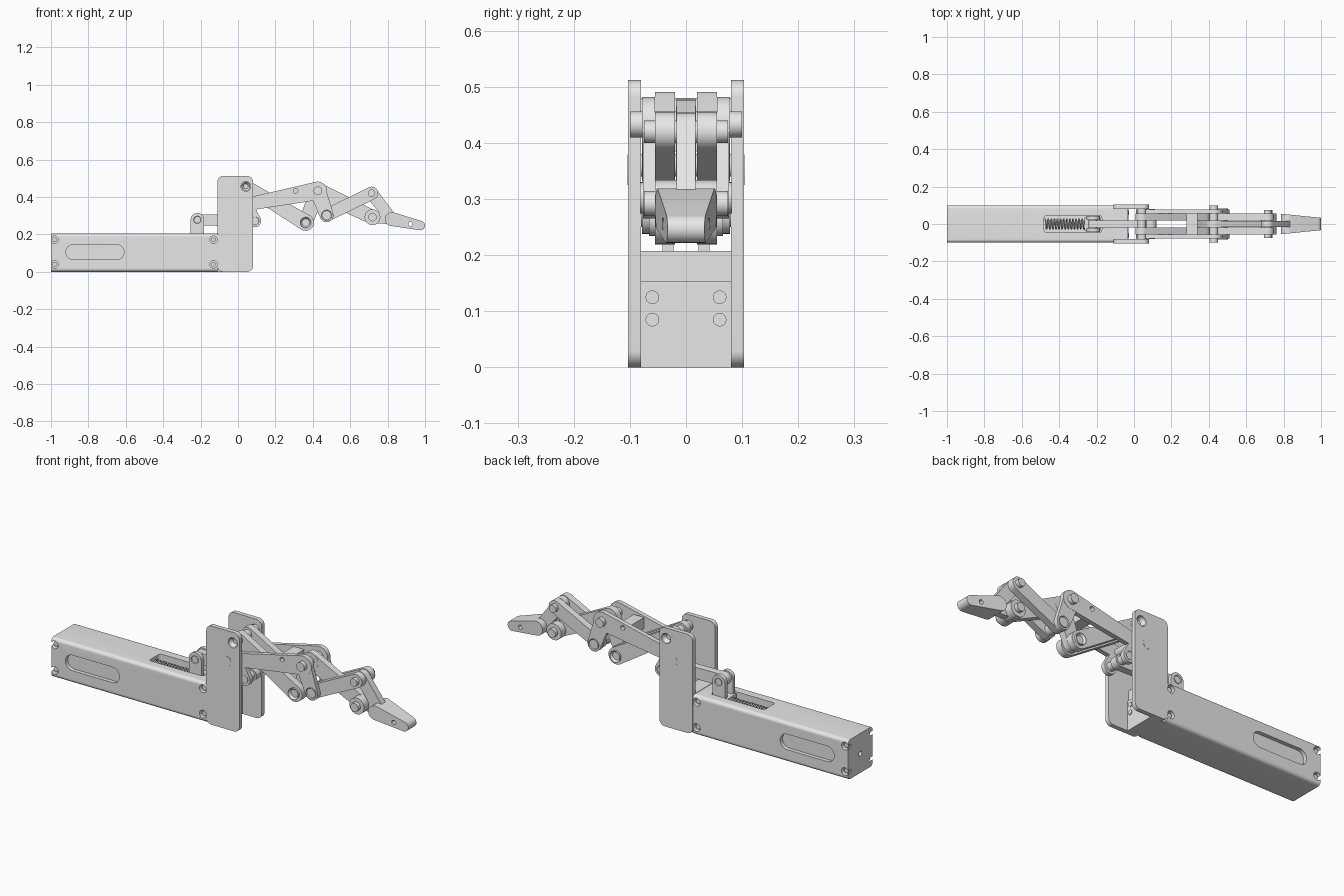
import bpy, bmesh, math
from mathutils import Vector, Matrix, geometry

if "Cube" in bpy.data.objects:
    bpy.data.objects.remove(bpy.data.objects["Cube"])

metal = bpy.data.materials.new("light grey")
metal.use_nodes = True
GREY = (0.8, 0.8, 0.8, 1)
metal.diffuse_color = GREY
metal.node_tree.nodes["Principled BSDF"].inputs["Base Color"].default_value = GREY
parts = []


def finish(name, bm):
    bmesh.ops.recalc_face_normals(bm, faces=bm.faces)
    mesh = bpy.data.meshes.new(name)
    bm.to_mesh(mesh)
    bm.free()
    mesh.materials.append(metal)
    ob = bpy.data.objects.new(name, mesh)
    bpy.context.collection.objects.link(ob)
    parts.append(ob)
    return ob


def hull(name, circles, lo, hi, axis="y"):
    """Outline wrapped round circles (a, b, radius), extruded from lo to hi along an axis."""
    pts = [Vector((a + r * math.cos(k * math.tau / 32), b + r * math.sin(k * math.tau / 32)))
           for a, b, r in circles for k in range(32)]
    place = {"y": lambda p, d: (p.x, d, p.y),
             "x": lambda p, d: (d, p.x, p.y),
             "z": lambda p, d: (p.x, p.y, d)}[axis]
    bm = bmesh.new()
    face = bm.faces.new([bm.verts.new(place(pts[i], lo)) for i in geometry.convex_hull_2d(pts)])
    grown = bmesh.ops.extrude_face_region(bm, geom=[face])["geom"]
    shift = Vector(place(Vector((0, 0)), hi - lo))
    bmesh.ops.translate(bm, vec=shift, verts=[g for g in grown if isinstance(g, bmesh.types.BMVert)])
    return finish(name, bm)


def rounded(x0, x1, z0, z1, r):
    return [(x, z, r) for x in (x0 + r, x1 - r) for z in (z0 + r, z1 - r)]


def pair(name, circles, inner, outer):
    """The same plate on both sides of the centre plane."""
    return [hull("left_of_centre_" + name, circles, inner, outer),
            hull("right_of_centre_" + name, circles, -outer, -inner)]


def box(name, x0, x1, y, z0, z1):
    bm = bmesh.new()
    bmesh.ops.create_cube(bm, size=1)
    bmesh.ops.scale(bm, vec=(x1 - x0, 2 * y, z1 - z0), verts=bm.verts)
    bmesh.ops.translate(bm, vec=((x0 + x1) / 2, 0, (z0 + z1) / 2), verts=bm.verts)
    return finish(name, bm)


def pin(name, x, z, r, half, hole=0):
    """Cross pin along y, with recessed end holes if wanted."""
    bm = bmesh.new()
    bmesh.ops.create_cone(bm, cap_ends=True, segments=32, radius1=r, radius2=r, depth=2 * half,
                          matrix=Matrix.Translation((x, 0, z)) @ Matrix.Rotation(math.pi / 2, 4, "X"))
    if hole:
        for cap in [f for f in bm.faces if len(f.verts) > 4]:
            bmesh.ops.inset_region(bm, faces=[cap], thickness=r - hole)
            bmesh.ops.translate(bm, vec=-cap.normal * 0.015, verts=cap.verts)
    return finish(name, bm)


def cut(ob, cutters):
    for c in cutters:
        mod = ob.modifiers.new("cut", "BOOLEAN")
        mod.operation, mod.solver, mod.object = "DIFFERENCE", "EXACT", c
    bpy.context.view_layer.update()
    graph = bpy.context.evaluated_depsgraph_get()
    mesh = bpy.data.meshes.new_from_object(ob.evaluated_get(graph))
    ob.modifiers.clear()
    ob.data = mesh
    for c in cutters:
        parts.remove(c)
        bpy.data.objects.remove(c)


# Actuator housing with side pockets, screw notches and top slot
housing = hull("housing", rounded(-0.1, 0.1, 0, 0.205, 0.018), -1, -0.11, "x")
cutters = [hull("top_slot", rounded(-0.48, -0.172, -0.045, 0.045, 0.015), 0.11, 0.3, "z"),
           hull("end_hole", [(0, 0.1, 0.012)], -1.05, -0.95, "x")]
cutters += pair("pocket", [(-0.88, 0.105, 0.04), (-0.65, 0.105, 0.04)], 0.08, 0.12)
screws = [(x, z) for x in (-0.982, -0.131) for z in (0.04, 0.172)]
for x, z in screws:
    cutters += pair("notch", [(x, z, 0.02)], 0.075, 0.12)
cut(housing, cutters)
for x, z in screws:
    pair("housing_screw", [(x, z, 0.012)], 0.07, 0.09)

# Return spring in the slot
curve = bpy.data.curves.new("spring", "CURVE")
curve.dimensions = "3D"
curve.bevel_depth = 0.004
curve.bevel_resolution = 1
TURNS, STEPS = 13, 14
spline = curve.splines.new("POLY")
spline.points.add(TURNS * STEPS)
for i, p in enumerate(spline.points):
    a = math.tau * i / STEPS
    p.co = (-0.475 + 0.215 * i / (TURNS * STEPS), 0.026 * math.cos(a), 0.165 + 0.026 * math.sin(a), 1)
curve.materials.append(metal)
spring = bpy.data.objects.new("spring", curve)
bpy.context.collection.objects.link(spring)

# Slider, clevis and push rod
box("slider", -0.265, -0.18, 0.035, 0.12, 0.2)
pair("clevis", [(-0.217, 0.278, 0.036), (-0.217, 0.15, 0.036)], 0.022, 0.042)
pin("clevis_pin", -0.217, 0.278, 0.02, 0.046, 0.012)
hull("push_rod", [(-0.217, 0.278, 0.03), (0.09, 0.272, 0.03)], -0.019, 0.019)

# Bracket: back block with bolts between two side plates
box("bracket_block", -0.112, -0.03, 0.082, 0, 0.153)
box("bracket_ledge", -0.112, -0.036, 0.082, 0.15, 0.207)
for y in (-0.06, 0.06):
    for z in (0.085, 0.125):
        hull("bracket_bolt", [(y, z, 0.012)], -0.04, -0.026, "x")
for plate in pair("side_plate", rounded(-0.11, 0.08, 0, 0.512, 0.03), 0.08, 0.103):
    cut(plate, pair("pivot_hole", [(0.042, 0.457, 0.026)], 0.07, 0.12))
pair("plate_boss", [(0.005, 0.352, 0.027)], 0.1, 0.104)
pin("upper_pivot", 0.042, 0.457, 0.023, 0.095, 0.013)

# Proximal link: drive crank, long arm and short drop arm on each side
ROOT, KNUCKLE, DROP = (0.046, 0.36), (0.427, 0.433), (0.474, 0.302)
pair("drive_crank", [(*ROOT, 0.032), (0.09, 0.272, 0.034)], 0.055, 0.078)
for arm in pair("proximal_arm", [(*ROOT, 0.034), (*KNUCKLE, 0.049)], 0.055, 0.078):
    cut(arm, pair("arm_hole", [(0.308, 0.432, 0.012)], 0.04, 0.09))
pair("drop_arm", [(*KNUCKLE, 0.044), (*DROP, 0.037)], 0.055, 0.077)
box("arm_spacer", 0.28, 0.34, 0.057, 0.385, 0.442)
pin("root_pin", *ROOT, 0.02, 0.081)
pin("crank_pin", 0.09, 0.272, 0.022, 0.08, 0.013)
pin("knuckle_pin", *KNUCKLE, 0.023, 0.1)
pin("drop_pin", *DROP, 0.028, 0.082, 0.018)

# Control link from the bracket to the middle link's tail
TAIL, WRIST, TOP = (0.362, 0.263), (0.719, 0.292), (0.714, 0.42)
pair("control_link", [(0.042, 0.457, 0.034), (*TAIL, 0.044)], 0.02, 0.055)
pin("tail_pin", *TAIL, 0.029, 0.066, 0.017)

# Middle link on the centre plane
hull("middle_tail", [(*TAIL, 0.036), (*KNUCKLE, 0.044)], -0.018, 0.018)
hull("middle_arm", [(*KNUCKLE, 0.044), (*WRIST, 0.038)], -0.017, 0.017)
pair("wrist_cheek", [(*WRIST, 0.042)], 0.016, 0.055)
pin("wrist_pin", *WRIST, 0.022, 0.075)

# Coupler links to the distal link
pair("coupler", [(*DROP, 0.034), (*TOP, 0.035)], 0.02, 0.055)
pin("coupler_pin", *TOP, 0.02, 0.075)

# Distal link and tapered fingertip
hull("distal_arm", [(*TOP, 0.034), (0.82, 0.285, 0.03)], -0.0165, 0.0165)
hull("distal_base", [(*WRIST, 0.03), (0.83, 0.28, 0.028)], -0.016, 0.016)
tip = hull("fingertip", [(0.822, 0.282, 0.037), (0.975, 0.247, 0.025)], -1, 1)
for v in tip.data.vertices:
    t = (v.co.x - 0.785) / 0.215
    v.co.y *= 0.055 - 0.022 * t
cut(tip, [hull("tip_hole", [(0.922, 0.256, 0.011)], -0.1, 0.1)])

# Smooth round surfaces, keep hard edges
bpy.ops.object.select_all(action="DESELECT")
for ob in parts:
    ob.select_set(True)
bpy.context.view_layer.objects.active = parts[0]
bpy.ops.object.shade_smooth_by_angle(angle=math.radians(30))
